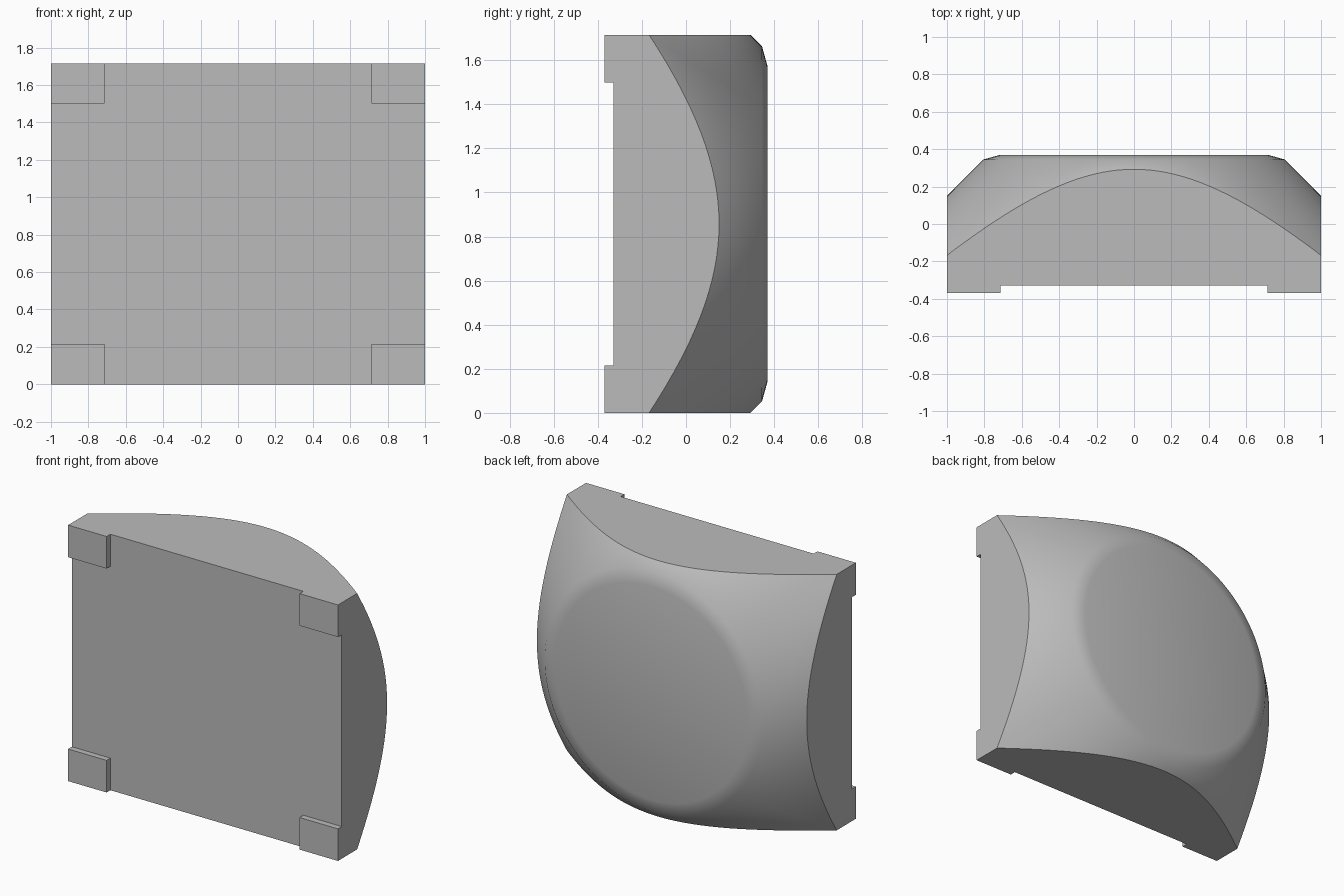
import bpy, bmesh, math
from mathutils import Matrix, Vector

old = bpy.data.objects.get("Cube")
if old:
    bpy.data.objects.remove(old, do_unlink=True)

HALF_W, HEIGHT, FRONT, BACK = 1.0, 1.715, -0.37, 0.37
FOOT_W, FOOT_H, FOOT_D = 0.285, 0.215, 0.04
MID = HEIGHT / 2

grey = bpy.data.materials.new("light_grey")
grey.use_nodes = True
colour = (0.5, 0.5, 0.5, 1)
grey.diffuse_color = colour
grey.node_tree.nodes["Principled BSDF"].inputs["Base Color"].default_value = colour


def add_object(name, bm):
    bmesh.ops.recalc_face_normals(bm, faces=bm.faces)
    mesh = bpy.data.meshes.new(name)
    bm.to_mesh(mesh)
    bm.free()
    mesh.materials.append(grey)
    obj = bpy.data.objects.new(name, mesh)
    bpy.context.collection.objects.link(obj)
    return obj


def box(name, low, high):
    low, high = Vector(low), Vector(high)
    bm = bmesh.new()
    bmesh.ops.create_cube(bm, size=1, matrix=Matrix.Translation((low + high) / 2)
                          @ Matrix.Diagonal((*(high - low), 1)))
    return add_object(name, bm)


def turned(name, profile, sides):
    """Closed solid of revolution about the y axis from (radius, y) pairs."""
    bm = bmesh.new()
    rings = []
    for r, y in profile:
        angles = [2 * math.pi * i / sides for i in range(sides)]
        rings.append([bm.verts.new((r * math.cos(a), y, MID + r * math.sin(a)))
                      for a in angles])
    for a, b in zip(rings, rings[1:]):
        for i in range(sides):
            j = (i + 1) % sides
            bm.faces.new((a[i], a[j], b[j], b[i]))
    bm.faces.new(rings[0])
    bm.faces.new(rings[-1])
    return add_object(name, bm)


# Block trimmed by a 45 degree cone with a softened rim around the flat back
body = box("body", (-HALF_W, FRONT + FOOT_D, 0), (HALF_W, BACK + 0.1, HEIGHT))
cone = turned("cone_cutter", [(1.65, -0.5), (0.805, 0.345), (0.715, BACK)], 128)
cone.hide_render = True
trim = body.modifiers.new("cone_trim", 'BOOLEAN')
trim.operation = 'INTERSECT'
trim.solver = 'EXACT'
trim.object = cone
bpy.ops.object.select_all(action='DESELECT')
bpy.context.view_layer.objects.active = body
body.select_set(True)
bpy.ops.object.modifier_apply(modifier=trim.name)
bpy.data.objects.remove(cone, do_unlink=True)
bpy.ops.object.shade_smooth_by_angle(angle=math.radians(35))

# Thin corner feet on the front face
for side, sx in (("left", 1), ("right", -1)):
    for level, z in (("lower", 0), ("upper", HEIGHT - FOOT_H)):
        xs = sorted((sx * HALF_W, sx * (HALF_W - FOOT_W)))
        box(f"{level}_{side}_foot", (xs[0], FRONT, z),
            (xs[1], FRONT + FOOT_D, z + FOOT_H))
